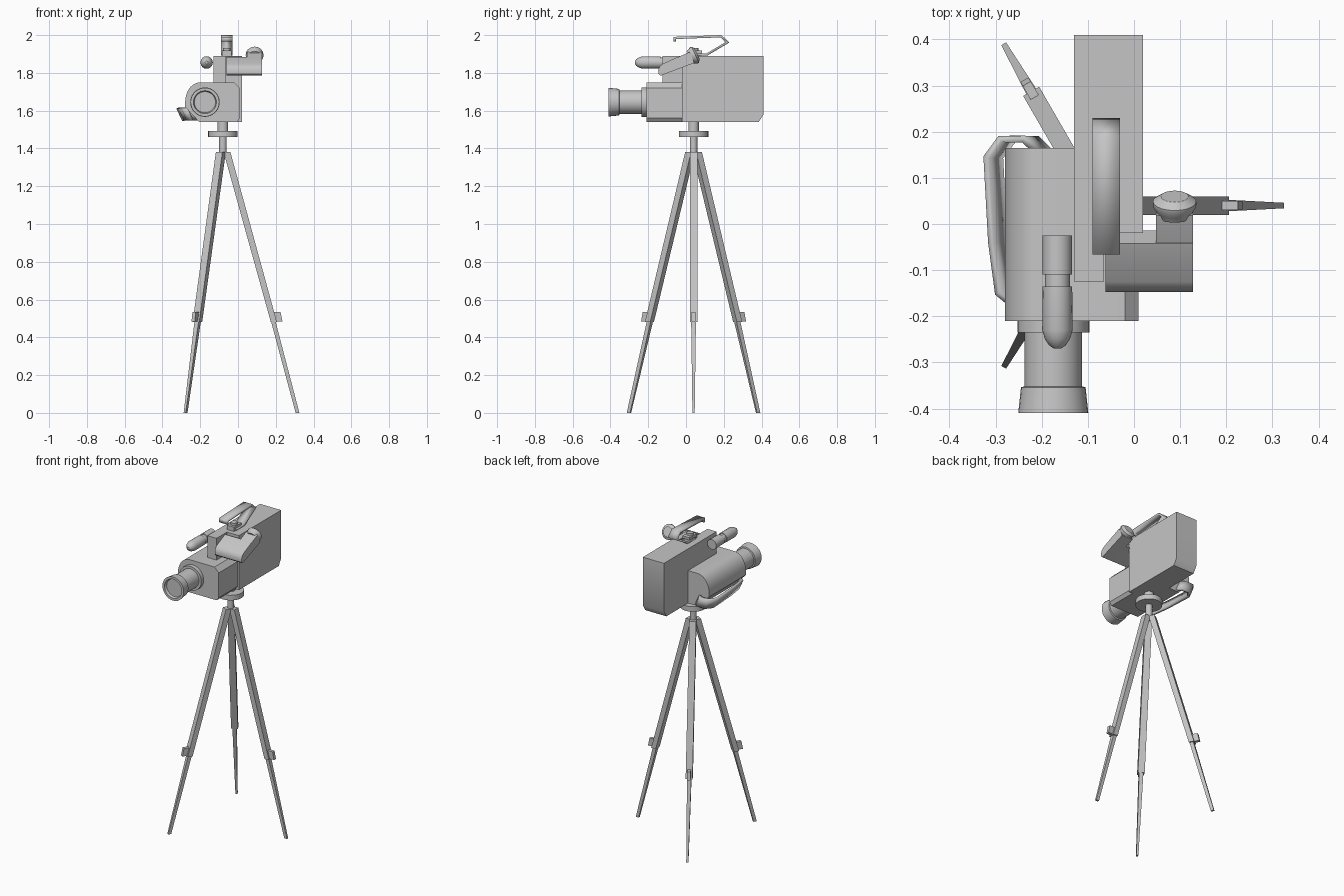
import bpy, bmesh, math
from mathutils import Vector, Matrix

cube = bpy.data.objects.get("Cube")
if cube:
    bpy.data.objects.remove(cube, do_unlink=True)

GREY = (0.56, 0.56, 0.56, 1)
grey = bpy.data.materials.new("light grey")
grey.use_nodes = True
grey.diffuse_color = GREY
grey.node_tree.nodes["Principled BSDF"].inputs["Base Color"].default_value = GREY


def finish(name, bm):
    """Turn a bmesh into a named grey object with smooth rounds and sharp edges."""
    bmesh.ops.recalc_face_normals(bm, faces=bm.faces)
    mesh = bpy.data.meshes.new(name)
    bm.to_mesh(mesh)
    bm.free()
    obj = bpy.data.objects.new(name, mesh)
    bpy.context.collection.objects.link(obj)
    mesh.materials.append(grey)
    bpy.ops.object.select_all(action='DESELECT')
    obj.select_set(True)
    bpy.context.view_layer.objects.active = obj
    bpy.ops.object.shade_smooth_by_angle(angle=math.radians(35))
    return obj


def loft(name, rings):
    """Skin a row of equal-sized point rings and cap both ends."""
    bm = bmesh.new()
    rows = [[bm.verts.new(p) for p in ring] for ring in rings]
    n = len(rows[0])
    for a, b in zip(rows, rows[1:]):
        for i in range(n):
            j = (i + 1) % n
            bm.faces.new((a[i], a[j], b[j], b[i]))
    bm.faces.new(rows[0])
    bm.faces.new(rows[-1])
    return finish(name, bm)


def box(name, x, y, z):
    return loft(name, [[(x[0], y[0], h), (x[1], y[0], h),
                        (x[1], y[1], h), (x[0], y[1], h)] for h in z])


def side_profile(name, points, x):
    """Extrude a (y, z) outline across x."""
    return loft(name, [[(px, y, z) for y, z in points] for px in x])


def lathe(name, base, axis, profile, sides=24):
    """Stack circles of (distance, radius) along an axis."""
    turn = Vector((0, 0, 1)).rotation_difference(Vector(axis)).to_matrix()
    step = math.tau / sides
    return loft(name, [[Vector(base) + turn @ Vector((r * math.cos(i * step),
                r * math.sin(i * step), d)) for i in range(sides)] for d, r in profile])


def ribbon(name, points, width, thickness):
    """Bent flat strip following a path."""
    bm = bmesh.new()
    w = Vector(width) / 2
    pairs = [(bm.verts.new(Vector(p) - w), bm.verts.new(Vector(p) + w)) for p in points]
    for a, b in zip(pairs, pairs[1:]):
        bm.faces.new((a[0], a[1], b[1], b[0]))
    obj = finish(name, bm)
    mod = obj.modifiers.new("thickness", 'SOLIDIFY')
    mod.thickness = thickness
    mod.offset = 0
    mod.use_even_offset = True
    return obj


# Tripod legs: sections of (radius, height, radial half, sideways half)
HUB = Vector((-0.08, 0.04, 0))


def leg_part(name, angle, sections):
    spin = Matrix.Rotation(angle, 3, 'Z')
    corners = ((-1, -1), (1, -1), (1, 1), (-1, 1))
    return loft(name, [[HUB + spin @ Vector((r + a * hr, b * ht, z)) for a, b in corners]
                       for r, z, hr, ht in sections])


for i in range(3):
    angle = i * math.tau / 3
    leg_part(f"upper_leg_{i + 1}", angle, [(0.022, 1.38, 0.018, 0.02), (0.27, 0.48, 0.016, 0.02)])
    leg_part(f"lower_leg_{i + 1}", angle, [(0.26, 0.51, 0.012, 0.013), (0.395, 0, 0.01, 0.006)])
    leg_part(f"leg_clamp_{i + 1}", angle, [(0.295, 0.485, 0.02, 0.01), (0.283, 0.535, 0.022, 0.01)])

# Tripod head
lathe("tripod_post", HUB, (0, 0, 1), [(1.36, 0.02), (1.47, 0.02)], 12)
lathe("tripod_disc", HUB, (0, 0, 1), [(1.46, 0.078), (1.493, 0.078)])
lathe("tripod_neck", HUB, (0, 0, 1), [(1.49, 0.028), (1.55, 0.028)], 16)

# Main body with a cut lower back edge, and the narrow block ahead of it
side_profile("main_body", [(-0.02, 1.54), (0.385, 1.54), (0.41, 1.58),
                           (0.41, 1.89), (-0.02, 1.89)], (-0.13, 0.02))
box("front_block", (-0.13, -0.065), (-0.125, 0), (1.70, 1.89))

# Lens housing, rounded on the grip side
arc = [(-0.2 - 0.08 * math.cos(a), 1.645 + 0.105 * math.sin(a))
       for a in (i * math.pi / 14 for i in range(8))]
outline = arc + [(-0.02, 1.75), (0.01, 1.72), (0.01, 1.56), (-0.005, 1.54),
                 (-0.205, 1.54), (-0.28, 1.62)]
loft("lens_housing", [[(x, y, z) for x, z in outline] for y in (-0.21, 0.165)])

# Lens
lathe("lens", (-0.175, -0.2, 1.645), (0, -1, 0),
      [(0, 0.078), (0.035, 0.078), (0.035, 0.062), (0.152, 0.062), (0.154, 0.07),
       (0.21, 0.076), (0.21, 0.061), (0.195, 0.056)], 28)

# Microphone on the side of the body
lathe("microphone", (-0.166, -0.025, 1.855), (0, -1, 0),
      [(0, 0.032), (0.085, 0.032), (0.085, 0.027), (0.11, 0.027), (0.11, 0.032),
       (0.205, 0.033), (0.225, 0.027), (0.238, 0.018), (0.245, 0.008)], 16)

# Viewfinder: rounded cross bar, tilted tube and eye cup
nose = [(-0.135, 1.785), (-0.146, 1.795), (-0.147, 1.815), (-0.14, 1.833), (-0.125, 1.847)]
side_profile("viewfinder_bar", nose + [(-0.042, 1.885), (-0.014, 1.832)], (-0.062, 0.128))
side_profile("viewfinder_tube", nose + [(0.018, 1.91), (0.045, 1.853)], (0.048, 0.128))
lathe("eye_cup", (0.088, 0.018, 1.882), (0, 0.91, 0.42),
      [(0, 0.036), (0.012, 0.04), (0.024, 0.047), (0.034, 0.047), (0.046, 0.03)], 20)

# Carrying handle and its mount
ribbon("top_handle", [(-0.06, y, z) for y, z in
       ((-0.06, 1.965), (-0.06, 1.985), (0.185, 1.994), (0.22, 1.962), (0.11, 1.897), (0.03, 1.897))],
       (0.06, 0, 0), 0.012)
box("handle_mount", (-0.085, -0.035), (0.01, 0.085), (1.88, 1.918))
lathe("mount_screw", (-0.06, 0.045, 1.91), (0, 0, 1), [(0, 0.02), (0.022, 0.02)], 12)

# Slanted hand strap on the grip side
ribbon("hand_strap", [(x, y, 1.582) for x, y in
       ((-0.2, 0.16), (-0.225, 0.184), (-0.275, 0.184), (-0.305, 0.145),
        (-0.295, -0.04), (-0.28, -0.15), (-0.255, -0.17))],
       (0.03, 0, -0.065), 0.014)
